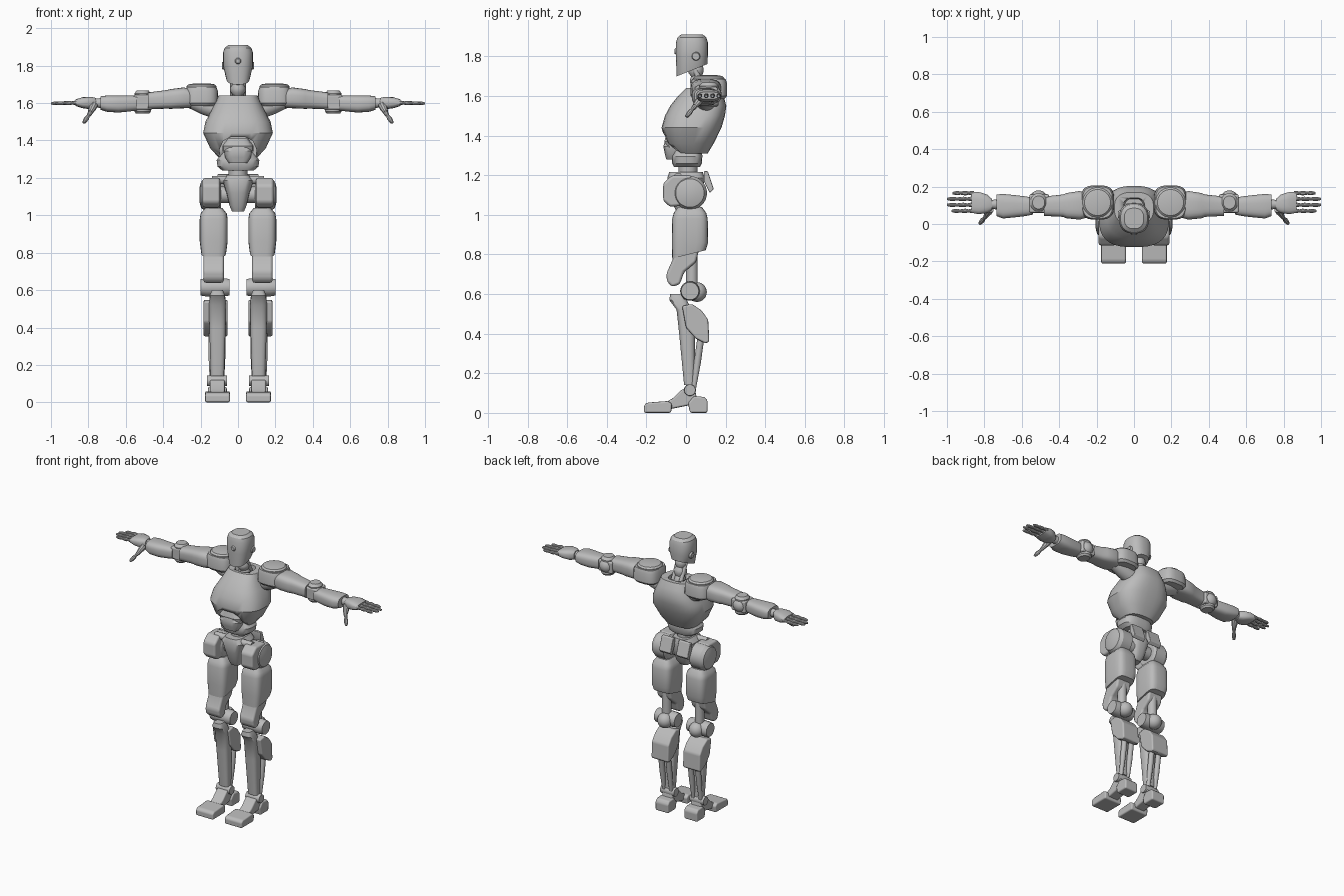
import bpy, bmesh, math
from mathutils import Vector

grey = bpy.data.materials.new("robot grey")
grey.diffuse_color = (0.5, 0.5, 0.5, 1)


def finish(name, bm, mirror=False, bevel=0):
    bmesh.ops.recalc_face_normals(bm, faces=bm.faces)
    me = bpy.data.meshes.new(name)
    bm.to_mesh(me)
    bm.free()
    me.materials.append(grey)
    me.shade_smooth()
    me.set_sharp_from_angle(angle=math.radians(32))
    ob = bpy.data.objects.new(name, me)
    bpy.context.collection.objects.link(ob)
    if bevel:
        b = ob.modifiers.new("bevel", 'BEVEL')
        b.width, b.segments, b.harden_normals = bevel, 2, True
    if mirror:
        ob.modifiers.new("mirror", 'MIRROR').use_axis = (True, False, False)
    return ob


def skin(bm, rings):
    vs = [[bm.verts.new(p) for p in r] for r in rings]
    n = len(vs[0])
    for a, b in zip(vs, vs[1:]):
        for i in range(n):
            j = (i + 1) % n
            bm.faces.new((a[i], a[j], b[j], b[i]))
    bm.faces.new(vs[0][::-1])
    bm.faces.new(vs[-1])


def loft(name, rings, axis='z', n=24, p=2.6, mirror=False):
    """Rings are (position, centre a, centre b, half a, half b[, tilt])."""
    out = []
    for t, ca, cb, ha, hb, *tilt in rings:
        ring = []
        for i in range(n):
            u = math.tau * (i + 0.5) / n
            c, s = math.cos(u), math.sin(u)
            a = math.copysign(abs(c) ** (2 / p), c) * ha
            b = math.copysign(abs(s) ** (2 / p), s) * hb
            h = t + (tilt[0] * b if tilt else 0)
            a, b = a + ca, b + cb
            ring.append({'z': (a, b, h), 'x': (h, a, b), 'y': (a, h, b)}[axis])
        out.append(ring)
    bm = bmesh.new()
    skin(bm, out)
    return finish(name, bm, mirror)


def rod(name, p, q, radii, mirror=True, n=14):
    """Round rod from p to q; radii are spread evenly along it."""
    p, q = Vector(p), Vector(q)
    rot = (q - p).to_track_quat('Z', 'Y')
    rings = []
    for k, r in enumerate(radii):
        c = p.lerp(q, k / (len(radii) - 1))
        rings.append([c + rot @ Vector((r * math.cos(math.tau * i / n),
                                        r * math.sin(math.tau * i / n), 0)) for i in range(n)])
    bm = bmesh.new()
    skin(bm, rings)
    return finish(name, bm, mirror)


def side_profile(name, pts, x0, x1, bevel=0.01, mirror=True, taper=0):
    """Side outline (y, z) extruded across x."""
    bm = bmesh.new()
    skin(bm, [[(x, y, z) for y, z in pts] for x in (x0, x1)])
    return finish(name, bm, mirror, bevel)


def ball(name, c, r, mirror=True):
    bm = bmesh.new()
    bmesh.ops.create_uvsphere(bm, u_segments=20, v_segments=12, radius=r)
    bmesh.ops.translate(bm, verts=bm.verts, vec=c)
    return finish(name, bm, mirror)


def cut(target, cutter):
    cutter.hide_render = True
    cutter.hide_viewport = True
    m = target.modifiers.new("cut", 'BOOLEAN')
    m.operation, m.object, m.solver = 'DIFFERENCE', cutter, 'EXACT'


# Head with eye and side discs
loft("head", [(1.73, 0, .03, .062, .078, .4), (1.80, 0, .03, .08, .081, .08),
              (1.87, 0, .03, .08, .081), (1.895, 0, .03, .072, .073),
              (1.91, 0, .03, .052, .055)], p=2.5, n=28)
rod("eye", (0, -.045, 1.825), (0, -.058, 1.825), (.017, .017, .012), mirror=False)
rod("ear_disc", (.07, .05, 1.80), (.086, .05, 1.80), (.022, .022, .018))

# Segmented neck
rod("neck", (0, .08, 1.55), (0, .045, 1.76), [.04, .04, .03, .04, .04, .03] * 2, mirror=False)
rod("neck_strut", (.03, .1, 1.62), (.03, .04, 1.74), (.013, .013))

# Chest shell, hollowed for the neck and arched over the belly
chest = loft("chest", [(1.31, 0, .025, .105, .085), (1.36, 0, .018, .15, .122),
                       (1.44, 0, .028, .187, .152), (1.50, 0, .045, .175, .152),
                       (1.55, 0, .062, .148, .142), (1.60, 0, .075, .122, .115),
                       (1.64, 0, .085, .105, .085)], p=2.7, n=32)
cut(chest, loft("neck_cutter", [(1.58, 0, .08, .05, .055), (1.8, 0, .08, .08, .075)], p=3))
arch = loft("belly_cutter", [(-.25, 0, 1.31, .10, .11), (-.03, 0, 1.31, .10, .11)],
            axis='y', n=12, p=3)
cut(chest, arch)

# Belly and waist
loft("belly", [(1.34, 0, -.03, .085, .07), (1.37, 0, -.03, .085, .08),
               (1.41, 0, -.03, .055, .07)], p=4, n=16)
loft("belly_plate", [(1.28, 0, -.055, .05, .045), (1.31, 0, -.06, .07, .048),
                     (1.345, 0, -.065, .075, .05), (1.375, 0, -.06, .05, .045)], p=4, n=16)
loft("waist", [(1.24, 0, .005, .085, .065), (1.26, 0, .005, .11, .075),
               (1.295, 0, .005, .115, .078), (1.335, 0, .01, .085, .07)], p=3)
rod("spine", (0, .01, 1.15), (0, .01, 1.26), (.05, .05), mirror=False)

# Pelvis, hip bars and rear flaps
loft("pelvis", [(1.02, 0, -.005, .032, .045), (1.05, 0, 0, .045, .065),
                (1.12, 0, 0, .062, .085), (1.185, 0, 0, .085, .095),
                (1.215, 0, 0, .06, .085)], p=3.2)
rod("hip_bar", (-.14, -.04, 1.19), (.14, -.04, 1.19), (.022, .022), mirror=False)
rod("hip_axle", (-.12, .02, 1.11), (.12, .02, 1.11), (.045, .045), mirror=False)
side_profile("rear_flap", [(.09, 1.22), (.11, 1.22), (.14, 1.13), (.12, 1.11), (.09, 1.17)],
             .02, .11, .005)

# Hip joint
loft("hip_joint", [(.09, .02, 1.11, .07, .07), (.10, .02, 1.11, .086, .086),
                   (.175, .02, 1.11, .086, .086), (.197, .02, 1.11, .072, .072),
                   (.207, .02, 1.11, .035, .035)], axis='x', p=2, mirror=True)
side_profile("hip_cover", [(-.115, 1.16), (-.07, 1.20), (.03, 1.20), (.03, 1.05),
                           (-.08, 1.04), (-.115, 1.07)], .095, .19, .015)

# Thigh shell and knee guard
loft("thigh", [(1.04, .13, .02, .045, .06), (1.01, .13, .02, .07, .082),
               (.98, .13, .02, .075, .09), (.86, .13, .02, .075, .092),
               (.80, .13, .015, .066, .085, .25)], p=4, mirror=True)
side_profile("knee_guard", [(-.06, .84), (-.065, .78), (-.10, .70), (-.095, .66), (-.07, .635),
                            (-.03, .65), (-.01, .71), (.05, .76), (.07, .84)], .075, .185, .015)
rod("knee_rod", (.125, .03, .8), (.125, .03, .61), (.03, .03))

# Knee joint
rod("knee_axle", (.045, .02, .615), (.2, .02, .615), (.045, .05, .05, .05, .05, .045))
ball("knee_ball", (.12, .055, .61), .05)

# Shin, calf shell and rods
loft("shin", [(.60, .11, -.05, .03, .03), (.57, .11, -.04, .042, .045),
              (.52, .11, -.01, .045, .038), (.40, .11, .005, .044, .04),
              (.14, .11, .018, .036, .028)], p=3.2, n=16, mirror=True)
side_profile("calf", [(-.02, .54), (.03, .55), (.08, .515), (.112, .47), (.118, .36), (.10, .35),
                      (.05, .375), (.0, .43)], .055, .185, .015)
for x in (.085, .14):
    rod("calf_rod", (x, .075, .38), (x, .04, .13), (.018, .018, .012))

# Ankle and foot
rod("ankle", (.06, .02, .115), (.165, .02, .115), (.028, .031, .031, .031, .028))
side_profile("instep", [(-.10, .015), (-.10, .055), (-.065, .075), (-.02, .12), (.045, .12),
                        (.06, .05), (.0, .035)], .07, .15, .01)
side_profile("toe", [(-.212, 0), (-.212, .04), (-.195, .052), (-.09, .06), (-.07, .045),
                     (-.075, 0)], .043, .176, .01)
side_profile("heel", [(.02, .0), (.01, .05), (.04, .085), (.095, .08), (.11, .06), (.108, 0)],
             .06, .16, .01)

# Shoulder housing, cap and link to the chest
loft("shoulder", [(1.585, .195, .115, .075, .08), (1.60, .195, .115, .09, .092),
                  (1.665, .195, .115, .088, .092), (1.685, .195, .115, .08, .085)],
     p=3.2, mirror=True)
loft("shoulder_cap", [(1.66, .195, .115, .08, .08), (1.69, .195, .115, .08, .08),
                      (1.70, .195, .115, .07, .07), (1.705, .195, .115, .04, .04)],
     p=2, mirror=True)
rod("shoulder_link", (.10, .1, 1.56), (.25, .1, 1.61), (.05, .05, .04))

# Upper arm and elbow
loft("upper_arm", [(.25, .10, 1.625, .065, .05), (.29, .10, 1.628, .077, .056),
                   (.36, .098, 1.622, .068, .053), (.38, .098, 1.62, .06, .05),
                   (.48, .095, 1.612, .052, .045)], axis='x', p=3.2, mirror=True)
side_profile("elbow_block", [(.06, 1.565), (.06, 1.645), (.16, 1.645), (.16, 1.565)], .455, .56, .01)
loft("elbow_joint", [(1.543, .51, .115, .035, .04), (1.555, .51, .115, .045, .05),
                     (1.65, .51, .115, .045, .05), (1.667, .51, .115, .033, .035)],
     p=2, mirror=True)
ball("elbow_ball", (.51, .13, 1.605), .05)

# Forearm and wrist
loft("forearm", [(.54, .095, 1.60, .045, .04), (.58, .095, 1.598, .053, .043),
                 (.64, .095, 1.595, .06, .046), (.70, .095, 1.597, .066, .044),
                 (.735, .10, 1.60, .058, .036)], axis='x', p=3, mirror=True)
rod("wrist", (.72, .105, 1.60), (.79, .105, 1.60), (.03, .024, .028))

# Hand, fingers and thumb
loft("palm", [(.76, .105, 1.60, .03, .028), (.785, .108, 1.60, .05, .034),
              (.83, .112, 1.602, .06, .03), (.868, .115, 1.602, .056, .018)],
     axis='x', p=3, n=16, mirror=True)
for y, tip in ((.07, .975), (.102, 1.0), (.134, 1.0), (.165, .97)):
    rod("finger", (.855, y, 1.602), (tip, y, 1.598),
        (.011, .012, .008, .012, .011, .008, .011, .01, .006), n=10)
rod("thumb_base", (.77, .08, 1.59), (.79, .045, 1.55), (.022, .02, .014), n=10)
rod("thumb", (.785, .05, 1.555), (.825, .002, 1.495), (.012, .013, .009, .013, .012, .008), n=10)
